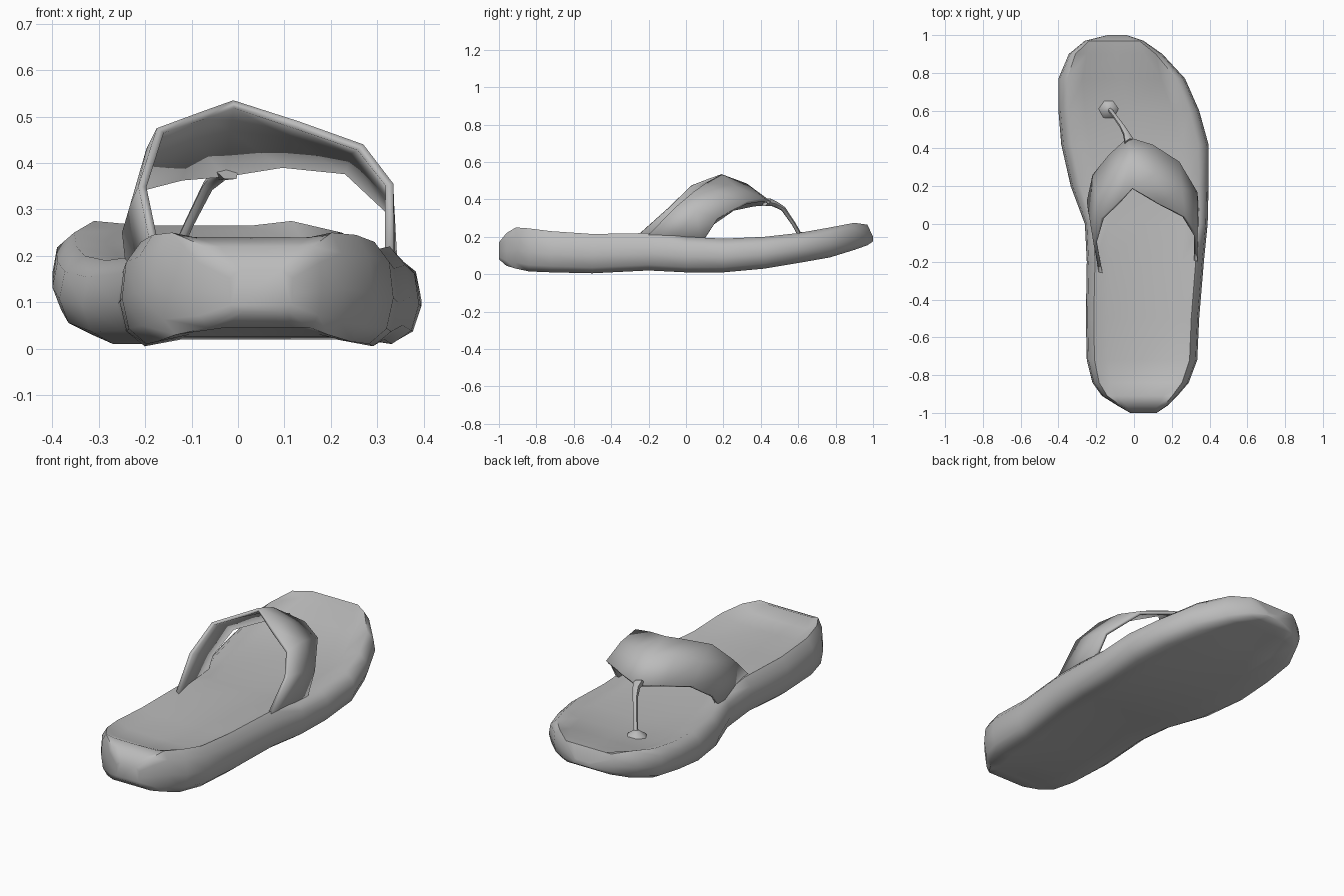
import bpy
import bmesh
import math
from mathutils import Vector

default_cube = bpy.data.objects.get("Cube")
if default_cube:
    bpy.data.objects.remove(default_cube, do_unlink=True)

# Single plain grey for the whole sandal
grey = bpy.data.materials.new("plain grey")
grey.use_nodes = True
grey_value = (0.5, 0.5, 0.5, 1)
grey.diffuse_color = grey_value
grey.node_tree.nodes["Principled BSDF"].inputs["Base Color"].default_value = grey_value


def loft(name, rings, closed):
    """Skin a list of equal-length point rows; closed rows also get end caps."""
    mesh = bpy.data.meshes.new(name)
    bm = bmesh.new()
    rows = [[bm.verts.new(point) for point in ring] for ring in rings]
    count = len(rows[0])
    for lower, upper in zip(rows, rows[1:]):
        for i in range(count if closed else count - 1):
            j = (i + 1) % count
            bm.faces.new((lower[i], lower[j], upper[j], upper[i]))
    if closed:
        bm.faces.new(rows[0])
        bm.faces.new(rows[-1])
    bmesh.ops.recalc_face_normals(bm, faces=bm.faces)
    bm.to_mesh(mesh)
    bm.free()
    mesh.materials.append(grey)
    obj = bpy.data.objects.new(name, mesh)
    bpy.context.collection.objects.link(obj)
    return obj


def smooth(obj, degrees):
    bpy.ops.object.select_all(action="DESELECT")
    obj.select_set(True)
    bpy.context.view_layer.objects.active = obj
    bpy.ops.object.shade_smooth_by_angle(angle=math.radians(degrees))


# Sole stations: y, right x, left x, rim height, footbed dip, underside height
stations = [
    (-1, -.02, .12, .17, 0, .08),
    (-.96, -.09, .18, .22, 0, .045),
    (-.91, -.17, .23, .25, .01, .03),
    (-.84, -.22, .29, .245, .035, .015),
    (-.72, -.25, .335, .23, .03, .01),
    (-.5, -.255, .345, .215, .02, .005),
    (-.2, -.25, .37, .22, .025, .02),
    (0, -.26, .39, .2, .015, .01),
    (.2, -.335, .395, .19, .01, .01),
    (.42, -.385, .395, .2, .015, .03),
    (.6, -.4, .345, .22, .025, .06),
    (.77, -.4, .27, .25, .025, .09),
    (.9, -.345, .15, .275, .02, .13),
    (.97, -.26, .05, .265, 0, .155),
    (1, -.14, -.04, .2, 0, .175),
]

# Half section from footbed edge to underside: across, height share, dip, hollow
half_section = [
    (.62, 1, 1, 0),
    (.86, 1, 0, 0),
    (.97, .8, 0, 0),
    (1, .45, 0, 0),
    (.95, .15, 0, 0),
    (.82, 0, 0, 0),
    (.55, 0, 0, 1),
]
mirrored = [(-u, h, d, b) for u, h, d, b in reversed(half_section)]
section = [(0, 1, 1.1, 0)] + half_section + [(0, 0, 0, 1)] + mirrored


def sole_ring(y, right, left, rim, dip, under):
    middle, half = (left + right) / 2, (left - right) / 2
    hollow = 0.015 if dip else 0
    return [(middle + u * half, y, under + h * (rim - under) - d * dip + b * hollow)
            for u, h, d, b in section]


sole = loft("sole", [sole_ring(*s) for s in stations], True)
smooth(sole, 60)

# Strap stations: heel-side edge and toe-side edge, from right foot to left foot
strap_edges = [
    ((-.18, -.29, .18), (-.24, .05, .16)),
    ((-.215, -.1, .35), (-.25, .12, .25)),
    ((-.175, .03, .475), (-.22, .26, .35)),
    ((-.08, .12, .51), (-.13, .37, .375)),
    ((-.01, .19, .535), (-.03, .46, .385)),
    ((.13, .11, .49), (.1, .42, .405)),
    ((.27, .04, .44), (.24, .33, .39)),
    ((.335, -.06, .355), (.335, .17, .3)),
    ((.335, -.24, .17), (.345, .08, .16)),
]
strap_rows = []
for i, (heel_edge, toe_edge) in enumerate(strap_edges):
    a, b = Vector(heel_edge), Vector(toe_edge)
    crown = math.sin(math.pi * i / (len(strap_edges) - 1))
    strap_rows.append([a, a.lerp(b, 0.5) + Vector((0, 0, 0.025 * crown)), b])
strap = loft("strap", strap_rows, False)
if sum(f.normal.z for f in strap.data.polygons) < 0:
    strap.data.flip_normals()
shell = strap.modifiers.new("thickness", "SOLIDIFY")
shell.thickness = 0.018
shell.offset = -1
smooth(strap, 50)

# Toe post: tapering tube that leaves the strap and enters the footbed
post_path = [
    ((-.025, .43, .385), .03),
    ((-.04, .475, .375), .018),
    ((-.065, .52, .35), .013),
    ((-.105, .575, .27), .011),
    ((-.14, .62, .19), .012),
]
axis = (Vector(post_path[-1][0]) - Vector(post_path[0][0])).normalized()
side = axis.cross(Vector((0, 0, 1))).normalized()
other = axis.cross(side)
post_rings = []
for centre, radius in post_path:
    angles = [math.tau * k / 6 for k in range(6)]
    post_rings.append([Vector(centre) + radius * (side * math.cos(t) + other * math.sin(t))
                       for t in angles])
smooth(loft("toe_post", post_rings, True), 60)

# Small flared collar where the post meets the footbed
collar_rings = []
for radius, z in ((.06, .185), (.045, .205), (.014, .225)):
    collar_rings.append([(-.135 + radius * math.cos(math.tau * k / 6),
                          .61 + radius * math.sin(math.tau * k / 6), z) for k in range(6)])
smooth(loft("post_collar", collar_rings, True), 60)
